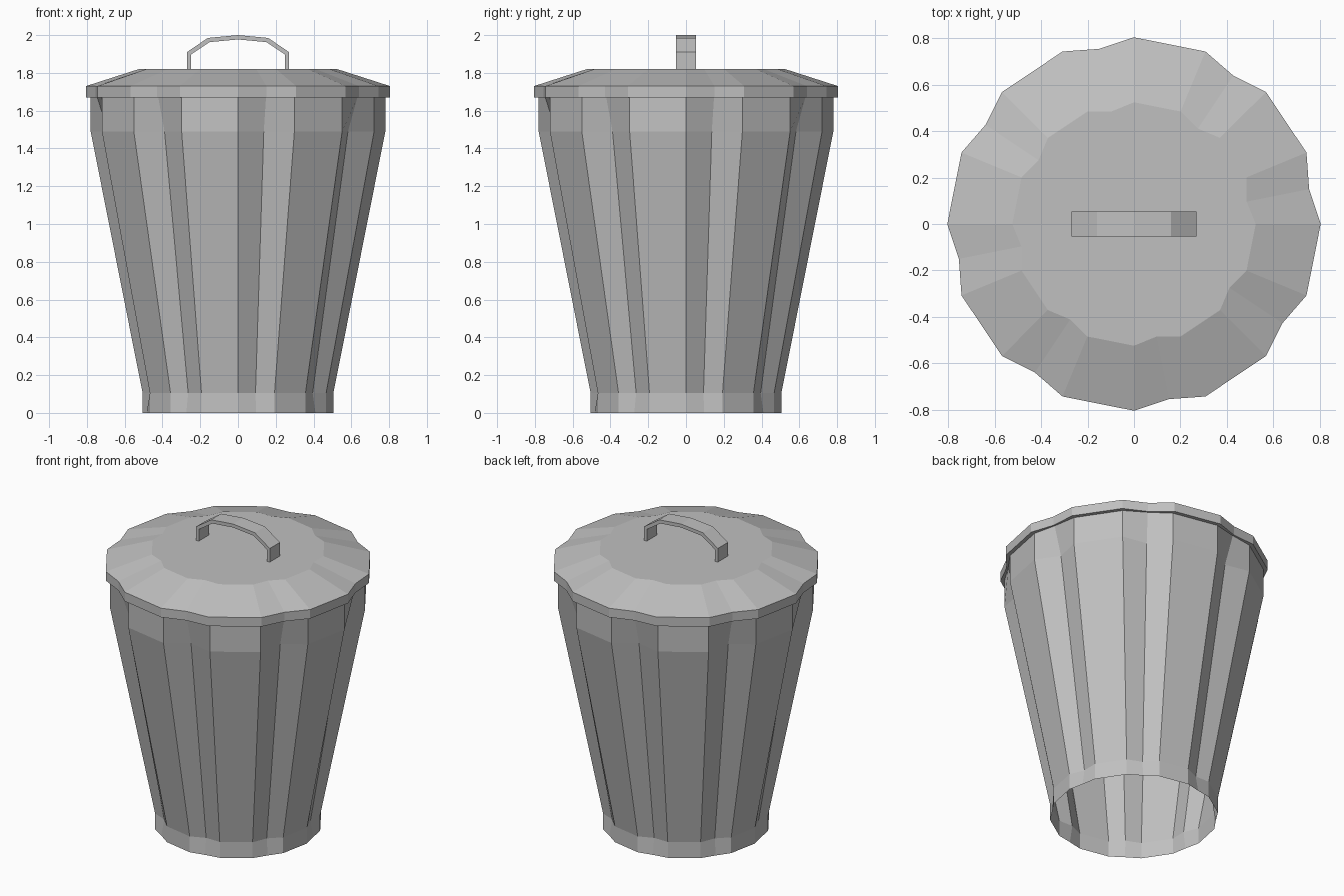
import bpy, bmesh
from math import sin, cos, radians

cube = bpy.data.objects.get("Cube")
if cube:
    bpy.data.objects.remove(cube, do_unlink=True)

# Single galvanised grey
grey = bpy.data.materials.new("galvanised grey")
colour = (0.53, 0.53, 0.53, 1)
grey.diffuse_color = colour
grey.use_nodes = True
grey.node_tree.nodes["Principled BSDF"].inputs["Base Color"].default_value = colour


def finish(bm, name):
    mesh = bpy.data.meshes.new(name)
    bm.to_mesh(mesh)
    bm.free()
    mesh.materials.append(grey)
    obj = bpy.data.objects.new(name, mesh)
    bpy.context.collection.objects.link(obj)
    return obj


def fluted_ring(bm, ridge, groove, z):
    """Eight flat ribs, each followed by one groove line."""
    verts = []
    for k in range(8):
        for step, r in ((0, ridge), (11.25, groove), (22.5, ridge)):
            a = radians(45 * k + step)
            verts.append(bm.verts.new((r * cos(a), r * sin(a), z)))
    return verts


def fluted_shell(name, levels, cap=False):
    bm = bmesh.new()
    rings = [fluted_ring(bm, *level) for level in levels]
    for low, high in zip(rings, rings[1:]):
        for i in range(len(low)):
            j = (i + 1) % len(low)
            bm.faces.new((low[i], low[j], high[j], high[i]))
    if cap:
        bm.faces.new(rings[-1])
    return finish(bm, name)


# Tapered bin body, open underneath: (ridge radius, groove radius, height)
fluted_shell("bin_body", [
    (0.505, 0.493, 0),
    (0.505, 0.475, 0.105),
    (0.78, 0.70, 1.49),
    (0.78, 0.76, 1.67),
])

# Lid: underside lip, upright rim, sloped shoulder and flat top
fluted_shell("lid", [
    (0.77, 0.75, 1.67),
    (0.805, 0.77, 1.67),
    (0.805, 0.77, 1.73),
    (0.525, 0.495, 1.82),
], cap=True)

# Arched strap handle, half profile mirrored across the middle
outer = [(0.27, 1.82), (0.27, 1.91), (0.16, 1.985), (0, 2.0)]
inner = [(0, 1.977), (0.15, 1.963), (0.25, 1.897), (0.25, 1.82)]
half_width = 0.053
bm = bmesh.new()
for side in (1, -1):
    for i in range(3):
        strip = (outer[i], outer[i + 1], inner[2 - i], inner[3 - i])
        bm.faces.new([bm.verts.new((side * x, -half_width, z)) for x, z in strip])
bmesh.ops.remove_doubles(bm, verts=bm.verts[:], dist=0.0001)
result = bmesh.ops.extrude_face_region(bm, geom=bm.faces[:], use_keep_orig=True)
moved = [v for v in result["geom"] if isinstance(v, bmesh.types.BMVert)]
bmesh.ops.translate(bm, verts=moved, vec=(0, 2 * half_width, 0))
bmesh.ops.recalc_face_normals(bm, faces=bm.faces[:])
finish(bm, "lid_handle")
